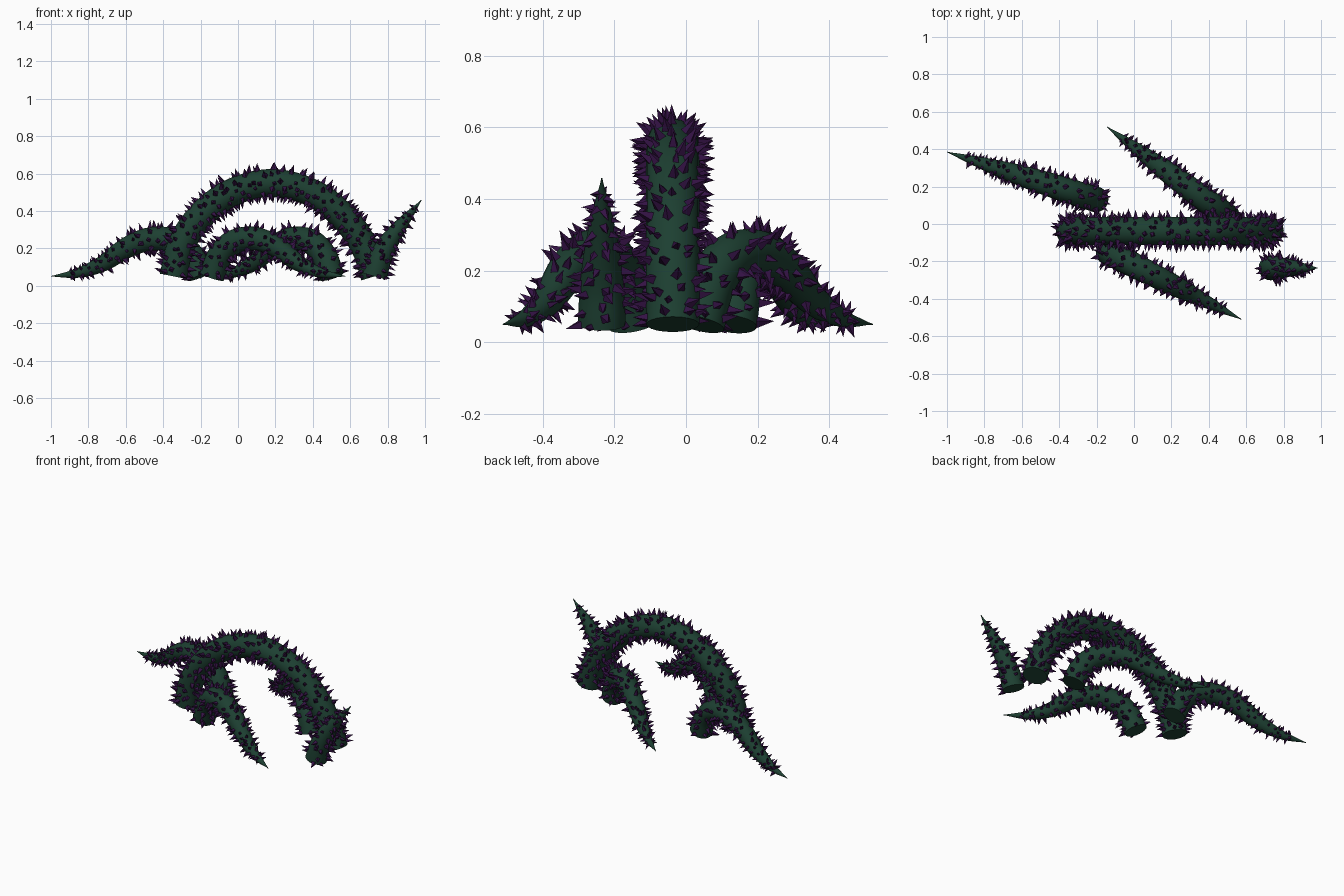
import bpy, bmesh, math, random
from mathutils import Vector

if "Cube" in bpy.data.objects:
    bpy.data.objects.remove(bpy.data.objects["Cube"])

random.seed(7)


def material(name, color):
    m = bpy.data.materials.new(name)
    m.diffuse_color = (*color, 1)
    m.use_nodes = True
    m.node_tree.nodes["Principled BSDF"].inputs["Base Color"].default_value = m.diffuse_color
    return m


GREEN = material("vine_green", (0.012, 0.05, 0.031))
PURPLE = material("thorn_purple", (0.035, 0.006, 0.06))


def smooth_path(pts, per=24, step=0.02):
    """Catmull-Rom curve through pts, resampled evenly."""
    p = [Vector(q) for q in pts]
    p = [2 * p[0] - p[1]] + p + [2 * p[-1] - p[-2]]
    dense = []
    for a, b, c, d in zip(p, p[1:], p[2:], p[3:]):
        for i in range(per):
            t = i / per
            dense.append(0.5 * (2 * b + (c - a) * t + (2 * a - 5 * b + 4 * c - d) * t * t
                                + (3 * b - a - 3 * c + d) * t ** 3))
    dense.append(p[-2])
    dist = [0.0]
    for a, b in zip(dense, dense[1:]):
        dist.append(dist[-1] + (b - a).length)
    n = max(8, round(dist[-1] / step))
    out, j = [], 0
    for i in range(n + 1):
        s = dist[-1] * i / n
        while j < len(dense) - 2 and dist[j + 1] < s:
            j += 1
        out.append(dense[j].lerp(dense[j + 1], (s - dist[j]) / (dist[j + 1] - dist[j])))
    return out, dist[-1]


def finish(bm, name, mat, smooth):
    bmesh.ops.recalc_face_normals(bm, faces=bm.faces)
    me = bpy.data.meshes.new(name)
    bm.to_mesh(me)
    bm.free()
    ob = bpy.data.objects.new(name, me)
    bpy.context.collection.objects.link(ob)
    me.materials.append(mat)
    for f in me.polygons:
        f.use_smooth = smooth and len(f.vertices) < 5
    return ob


def vine(name, pts, side, radius, power, spacing=0.036, sides=20):
    path, length = smooth_path(pts)
    n = len(path) - 1
    side = Vector(side).normalized()

    def frame(t):
        i = min(int(t * n), n - 1)
        tan = (path[min(i + 2, n)] - path[max(i - 1, 0)]).normalized()
        return path[i].lerp(path[i + 1], t * n - i), tan, tan.cross(side).normalized()

    def rad(t):
        return radius if power is None else max(radius * (1 - t ** power), 0.002)

    # stem
    bm = bmesh.new()
    rings = []
    for k in range(n + 1):
        c, tan, up = frame(k / n)
        r = rad(k / n)
        rings.append([bm.verts.new(c + r * (math.cos(a) * side + math.sin(a) * up))
                      for a in (2 * math.pi * j / sides for j in range(sides))])
    for a, b in zip(rings, rings[1:]):
        for j in range(sides):
            bm.faces.new((a[j], a[j - 1], b[j - 1], b[j]))
    bm.faces.new(rings[0])
    bm.faces.new(rings[-1])
    finish(bm, name, GREEN, True)

    # thorns: four-sided spikes in jittered rings
    bm = bmesh.new()
    end = 1.0 if power is None else 0.9
    rows = int(length * end / spacing)
    for k in range(rows):
        for m in range(8 if power is None else 6):
            t = min(0.99, max(0.01, end * (k + random.random()) / rows))
            count = 8 if power is None else 6
            a = 2 * math.pi * (m + 0.5 * (k % 2) + random.uniform(-.35, .35)) / count
            c, tan, up = frame(t)
            out = math.cos(a) * side + math.sin(a) * up
            r = rad(t)
            base = c + out * (r - 0.004)
            size = random.uniform(0.75, 1.15) * (0.6 + 0.4 * r / radius)
            tip = base + (out + tan * random.uniform(-.3, .3)).normalized() * 0.046 * size
            tip.z = max(tip.z, 0.0)
            around = out.cross(tan)
            turn = random.random() * math.pi
            v = [bm.verts.new(base + 0.016 * size * (math.cos(turn + q * math.pi / 2) * tan
                                                     + math.sin(turn + q * math.pi / 2) * around))
                 for q in range(4)]
            top = bm.verts.new(tip)
            for q in range(4):
                bm.faces.new((v[q], v[(q + 1) % 4], top))
            bm.faces.new(v[::-1])
    finish(bm, name + "_thorns", PURPLE, False)


# large arch, both ends in the ground
vine("main_arch", [(x, -0.037, z) for x, z in
     [(-.345, .05), (-.31, .2), (-.22, .35), (-.05, .49), (.18, .55),
      (.41, .49), (.58, .35), (.68, .2), (.73, .05)]], (0, 1, 0), 0.074, None)

# three creeping vines share one humped profile: (fraction along, height)
HUMP = [(0, .05), (.06, .16), (.17, .235), (.33, .25), (.49, .205), (.65, .12), (.82, .068), (1, .05)]
for name, base, tip in [("left_vine", (-.2, .13), (-1, .385)),
                        ("back_vine", (.5, .04), (-.145, .52)),
                        ("front_vine", (-.14, -.15), (.575, -.51))]:
    b, d = Vector(base), Vector(tip) - Vector(base)
    pts = [(b.x + d.x * f, b.y + d.y * f, z) for f, z in HUMP]
    vine(name, pts, (-d.y, d.x, 0), 0.068, 2.8)

# short upright sprout
vine("sprout", [(x, -0.235, z) for x, z in
     [(.73, .05), (.765, .16), (.845, .29), (.98, .457)]], (0, 1, 0), 0.066, 1.8)
